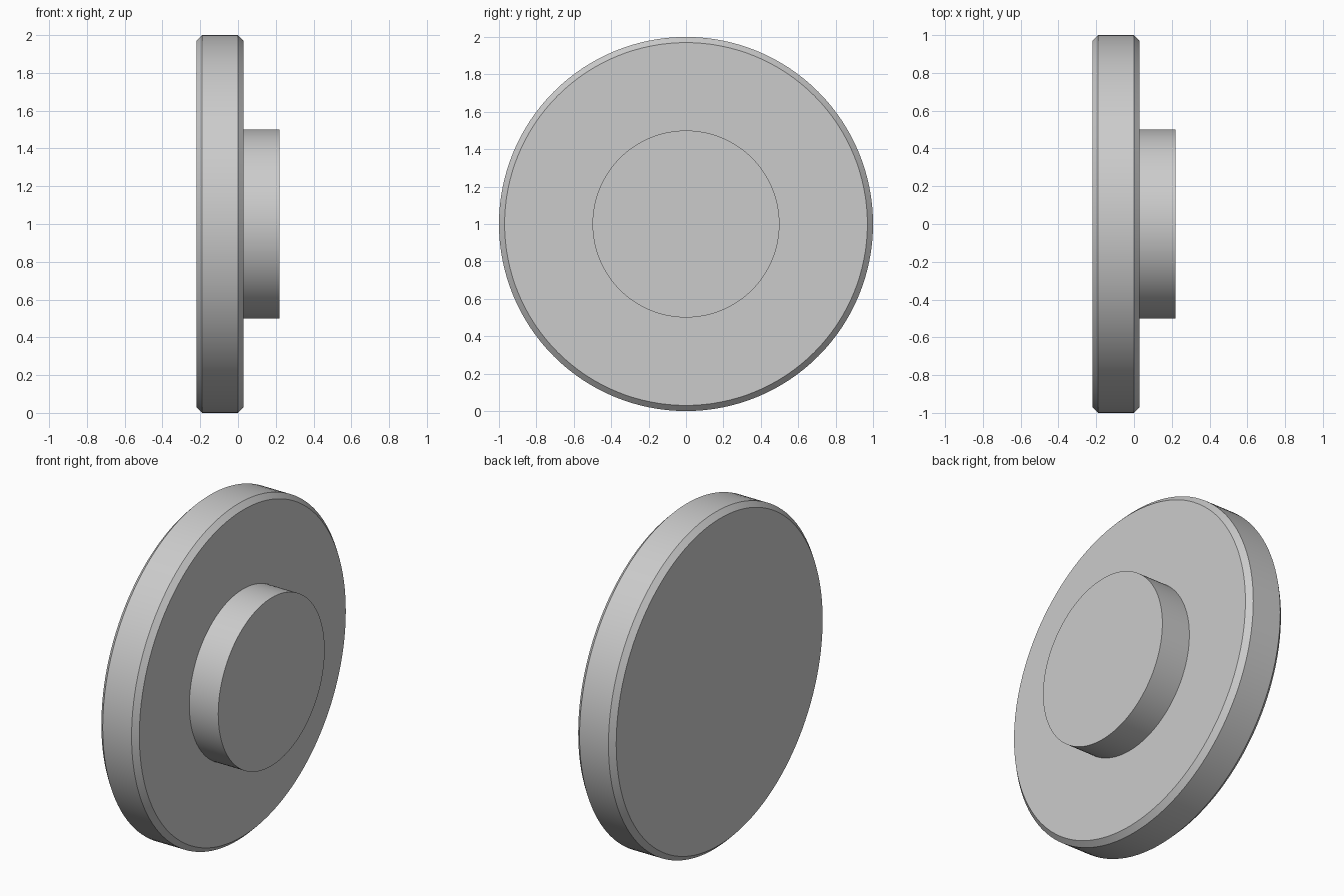
import bpy
import math

SEGMENTS = 128

cube = bpy.data.objects.get("Cube")
if cube:
    bpy.data.objects.remove(cube, do_unlink=True)

grey = bpy.data.materials.new("light_grey")
grey.use_nodes = True
colour = (0.6, 0.6, 0.6, 1.0)
grey.diffuse_color = colour
grey.node_tree.nodes["Principled BSDF"].inputs["Base Color"].default_value = colour


def add_disc(name, radius, x_min, x_max, chamfer=0.0):
    """Round part with its axis along x, optionally chamfered on both rims."""
    bpy.ops.mesh.primitive_cylinder_add(
        vertices=SEGMENTS, radius=radius, depth=x_max - x_min,
        location=((x_min + x_max) / 2, 0, 1), rotation=(0, math.pi / 2, 0))
    part = bpy.context.object
    part.name = name
    part.data.materials.append(grey)
    if chamfer:
        bevel = part.modifiers.new("rim_chamfer", 'BEVEL')
        bevel.width = chamfer
        bevel.segments = 1
        bevel.limit_method = 'ANGLE'
        bevel.angle_limit = math.radians(60)
        bpy.ops.object.modifier_apply(modifier=bevel.name)
    bpy.ops.object.shade_smooth_by_angle(angle=math.radians(30))
    return part


# Wide chamfered plate
add_disc("plate", 1.0, -0.22, 0.03, chamfer=0.03)

# Central boss, seated slightly into the plate
add_disc("boss", 0.5, 0.02, 0.22)
